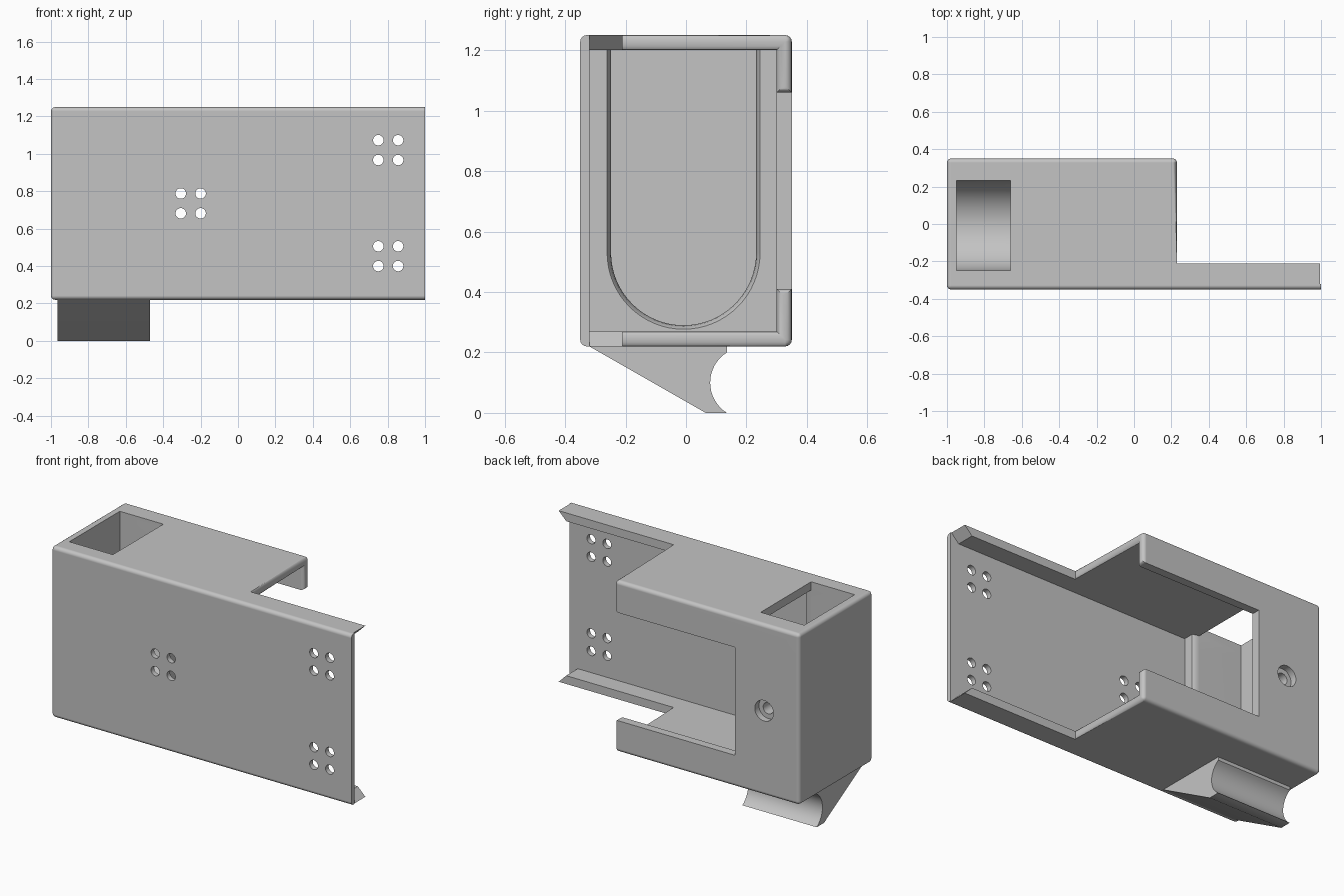
import bpy, bmesh
from math import pi, sin, cos, radians

old = bpy.data.objects.get("Cube")
if old:
    bpy.data.objects.remove(old, do_unlink=True)

grey = bpy.data.materials.new("mid_grey")
grey.use_nodes = True
colour = (0.55, 0.55, 0.55, 1)
grey.diffuse_color = colour
grey.node_tree.nodes["Principled BSDF"].inputs["Base Color"].default_value = colour


def loft(name, rings):
    """Closed solid through matching rings of points."""
    bm = bmesh.new()
    loops = [[bm.verts.new(p) for p in ring] for ring in rings]
    n = len(loops[0])
    for a, b in zip(loops, loops[1:]):
        for i in range(n):
            j = (i + 1) % n
            bm.faces.new((a[i], a[j], b[j], b[i]))
    bm.faces.new(loops[0])
    bm.faces.new(loops[-1])
    bmesh.ops.recalc_face_normals(bm, faces=bm.faces)
    mesh = bpy.data.meshes.new(name)
    bm.to_mesh(mesh)
    bm.free()
    mesh.materials.append(grey)
    ob = bpy.data.objects.new(name, mesh)
    bpy.context.collection.objects.link(ob)
    return ob


def box(name, x, y, z):
    corners = [(y[0], z[0]), (y[1], z[0]), (y[1], z[1]), (y[0], z[1])]
    return loft(name, [[(px, a, b) for a, b in corners] for px in x])


def rod(name, x, z, r, y0, y1, n=32):
    """Cylinder along y."""
    return loft(name, [[(x + r * cos(2 * pi * i / n), py, z + r * sin(2 * pi * i / n))
                        for i in range(n)] for py in (y0, y1)])


def activate(ob):
    bpy.ops.object.select_all(action='DESELECT')
    ob.select_set(True)
    bpy.context.view_layer.objects.active = ob


def cut(ob, cutter):
    mod = ob.modifiers.new("cut", 'BOOLEAN')
    mod.operation, mod.solver, mod.object = 'DIFFERENCE', 'EXACT', cutter
    activate(ob)
    bpy.ops.object.modifier_apply(modifier=mod.name)
    bpy.data.objects.remove(cutter, do_unlink=True)


def smooth(ob):
    activate(ob)
    bpy.ops.object.shade_smooth_by_angle(angle=radians(30))
    mod = ob.modifiers.new("even_normals", 'WEIGHTED_NORMAL')
    mod.keep_sharp = True


# Housing shell: hollow, cut back to a front plate, with a window in the back
BOTTOM, TOP, STEP = 0.22, 1.25, 0.23
housing = box("housing", (-1, 1), (-0.35, 0.35), (BOTTOM, TOP))
cut(housing, box("cavity", (-0.62, 1.1), (-0.32, 0.30), (0.27, 1.20)))
cut(housing, box("step", (STEP, 1.2), (-0.21, 0.5), (0, 1.5)))
cut(housing, box("window", (-0.57, 0.4), (0.2, 0.5), (0.41, 1.06)))

# Ramped ends of the two lips
for inner, out in ((1.20, 1), (0.27, -1)):
    ramp = [(0.935, inner - 0.01 * out), (1.02, inner + 0.075 * out), (1.02, inner - 0.01 * out)]
    cut(housing, loft("ramp", [[(x, y, z) for x, z in ramp] for y in (-0.32, -0.1)]))

# Round the outer edges and the stepped rim
bm = bmesh.new()
bm.from_mesh(housing.data)
bmesh.ops.remove_doubles(bm, verts=bm.verts, dist=0.0001)
bmesh.ops.dissolve_limit(bm, angle_limit=0.01, verts=bm.verts, edges=bm.edges)
planes = ((0, -1), (1, -0.35), (1, 0.35), (2, BOTTOM), (2, TOP))


def on_plane(edge, axis, value):
    return all(abs(v.co[axis] - value) < 0.001 for v in edge.verts)


rounded = []
for e in bm.edges:
    if len(e.link_faces) != 2 or e.calc_face_angle() < 0.5:
        continue
    outer = sum(on_plane(e, a, v) for a, v in planes) >= 2
    rim = on_plane(e, 0, STEP) and max(v.co.y for v in e.verts) > -0.2
    if outer or rim:
        rounded.append(e)
bmesh.ops.bevel(bm, geom=rounded, offset=0.022, segments=4, profile=0.5,
                affect='EDGES', clamp_overlap=True)
bm.to_mesh(housing.data)
bm.free()

# Round-bottomed pocket, flared where it meets the cavity and open at the top
MID, R, CENTRE = -0.008, 0.24, 0.53
rings = []
for x, grow in ((-0.95, 0), (-0.66, 0), (-0.64, 0.003), (-0.626, 0.009), (-0.61, 0.02)):
    r = R + grow
    arc = [(x, MID - r * cos(pi * i / 32), CENTRE - r * sin(pi * i / 32)) for i in range(33)]
    rings.append([(x, MID - r, 1.2)] + arc + [(x, MID + r, 1.2)])
cut(housing, loft("pocket", rings))
cut(housing, box("pocket_mouth", (-0.95, -0.66), (MID - R, MID + R), (1.1, 1.4)))

# Groups of four mounting holes through the front plate
for gx, gz in ((-0.253, 0.735), (0.803, 1.02), (0.803, 0.453)):
    for sx in (-1, 1):
        for sz in (-1, 1):
            cut(housing, rod("hole", gx + sx * 0.053, gz + sz * 0.053, 0.028, -0.4, -0.25))

# Counterbored screw hole in the back
cut(housing, rod("screw_head", -0.765, 0.73, 0.062, 0.31, 0.4))
cut(housing, rod("screw_hole", -0.765, 0.73, 0.034, 0.15, 0.4))
smooth(housing)

# Hook below, with a concave round seat facing back
seat_r, seat_y, seat_z = 0.118, 0.198, 0.10
half = 1.011
profile = [(-0.32, 0.235), (-0.32, BOTTOM), (0.065, 0)]
for i in range(17):
    a = half - 2 * half * i / 16
    profile.append((seat_y - seat_r * cos(a), seat_z - seat_r * sin(a)))
profile.append((0.135, 0.235))
hook = loft("hook", [[(x, y, z) for y, z in profile] for x in (-0.965, -0.47)])
smooth(hook)
